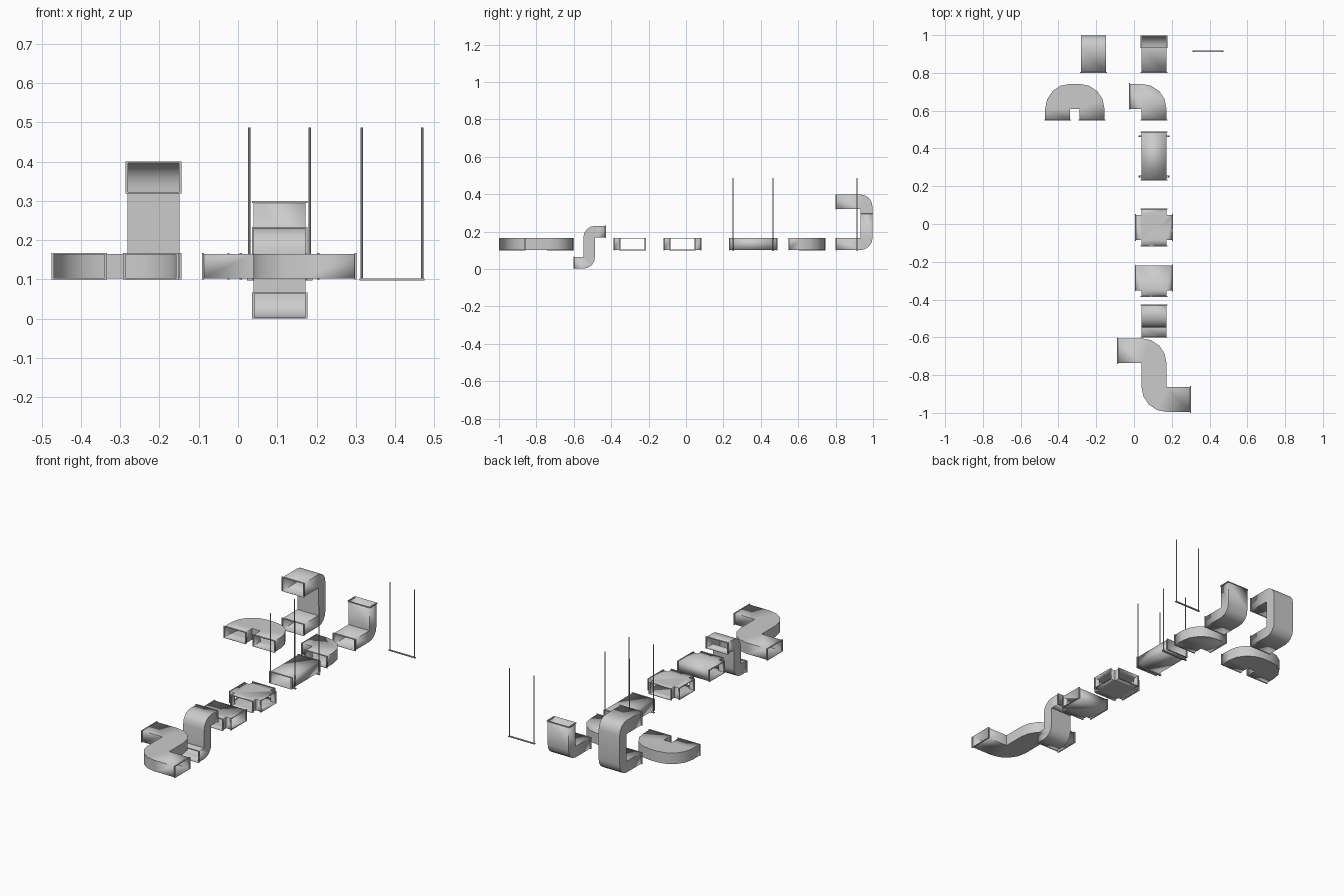
import bpy, bmesh
from math import sin, cos, radians
from mathutils import Vector

if "Cube" in bpy.data.objects:
    bpy.data.objects.remove(bpy.data.objects["Cube"])

Z0, Z1 = 0.102, 0.165      # duct floor and roof
XA, XB = 0.04, 0.172       # duct sides
H = 0.132                  # duct width
R = 0.063                  # duct height


def arc(cu, cv, r, a0, n=4):
    """Quarter turn as n flat segments, counter-clockwise from a0 degrees."""
    return [(cu + r * cos(radians(a0 + 90 * i / n)), cv + r * sin(radians(a0 + 90 * i / n)))
            for i in range(n + 1)]


def finish(name, bm):
    bmesh.ops.recalc_face_normals(bm, faces=bm.faces[:])
    me = bpy.data.meshes.new(name)
    bm.to_mesh(me)
    bm.free()
    ob = bpy.data.objects.new(name, me)
    bpy.context.collection.objects.link(ob)
    bpy.ops.object.select_all(action='DESELECT')
    ob.select_set(True)
    bpy.context.view_layer.objects.active = ob
    bpy.ops.object.shade_smooth_by_angle(angle=radians(30))
    return ob


def duct(name, outline, vertical, w0, w1):
    """Sheet duct from a CCW outline; a third value marks an open edge with a flange."""
    def place(u, v, w):
        return Vector((w, u, v)) if vertical else Vector((u, v, w))

    bm = bmesh.new()
    lo = [bm.verts.new(place(p[0], p[1], w0)) for p in outline]
    hi = [bm.verts.new(place(p[0], p[1], w1)) for p in outline]
    bm.faces.new(lo)
    bm.faces.new(hi)
    n = len(outline)
    mt, mw = (0.002, 0.005) if vertical else (0.005, 0.002)
    count = 0
    for i, p in enumerate(outline):
        j = (i + 1) % n
        if len(p) == 2:
            bm.faces.new((lo[i], lo[j], hi[j], hi[i]))
            continue
        a, b = Vector(p[:2]), Vector(outline[j][:2])
        count += 1
        flange(f"{name}_flange_{count}", a, b, w0, w1, mt, mw, place)
    ob = finish(name, bm)
    sol = ob.modifiers.new("sheet", 'SOLIDIFY')
    sol.thickness = 0.002
    sol.offset = -1


def flange(name, a, b, w0, w1, mt, mw, place):
    """Rectangular rim around an open end."""
    t = (b - a).normalized()
    inward = Vector((-t.y, t.x)) * 0.005
    bm = bmesh.new()
    rings = []
    for grow, depth in ((1, 0), (1, 1), (-0.3, 1), (-0.3, 0)):
        p, q = a - t * mt * grow + inward * depth, b + t * mt * grow + inward * depth
        l, h = w0 - mw * grow, w1 + mw * grow
        rings.append([bm.verts.new(place(c.x, c.y, w)) for c, w in ((p, l), (q, l), (q, h), (p, h))])
    for k in range(4):
        r, s = rings[k], rings[(k + 1) % 4]
        for i in range(4):
            j = (i + 1) % 4
            bm.faces.new((r[i], r[j], s[j], s[i]))
    finish(name, bm)


def hanger(name, x, y):
    """Cross bar on two threaded rods."""
    bm = bmesh.new()
    geo = bmesh.ops.create_cube(bm, size=1)['verts']
    bmesh.ops.scale(bm, vec=(0.166, 0.009, 0.005), verts=geo)
    bmesh.ops.translate(bm, vec=(x, y, 0.0995), verts=geo)
    for side in (-1, 1):
        geo = bmesh.ops.create_cone(bm, cap_ends=True, segments=8, radius1=0.003,
                                    radius2=0.003, depth=0.389)['verts']
        bmesh.ops.translate(bm, vec=(x + side * 0.077, y, 0.2915), verts=geo)
    finish(name, bm)


# Flat pieces, outlined in plan
duct("straight_duct", [(XA, .23, 1), (XB, .23), (XB, .49, 1), (XA, .49)], False, Z0, Z1)

duct("flat_elbow", [(XA, .547, 1), (XB, .547)] + arc(XA, .61, H, 0)
     + [(-.027, .742, 1), (-.027, .61), (XA, .61)], False, Z0, Z1)

duct("flat_u_bend", [(-.288, .547, 1), (-.156, .547)] + arc(-.288, .61, H, 0)
     + arc(-.338, .61, H, 90)
     + [(-.47, .547, 1), (-.338, .547), (-.338, .61), (-.288, .61)], False, Z0, Z1)

duct("flat_s_bend", arc(XB, -.863, H, 180) + [(.302, -.995, 1), (.302, -.863), (XB, -.863)]
     + arc(XA, -.737, H, 0) + [(-.091, -.605, 1), (-.091, -.737), (XA, -.737)], False, Z0, Z1)

duct("tee_junction", [(XA, -.387, 1), (XB, -.387), (XB, -.352), (.206, -.352, 1),
                      (.206, -.22), (.004, -.22, 1), (.004, -.352), (XA, -.352)], False, Z0, Z1)

cross = []
for k in range(4):
    c, s = round(cos(radians(90 * k))), round(sin(radians(90 * k)))
    for u, v, *mark in ((-H / 2, -.101, 1), (H / 2, -.101), (H / 2, -H / 2)):
        cross.append((.106 + u * c - v * s, -.019 + u * s + v * c, *mark))
duct("cross_junction", cross, False, Z0, Z1)

# Upright pieces, outlined in side view
duct("upright_elbow", [(.8, Z0)] + arc(.934, Z1, R, -90)
     + [(.997, .3, 1), (.934, .3), (.934, Z1), (.8, Z1, 1)], True, XA, XB)

duct("upright_u_bend", [(.8, Z0)] + arc(.934, Z1, R, -90) + arc(.934, .335, R, 0)
     + [(.8, .398, 1), (.8, .321), (.934, .321), (.934, Z1), (.8, Z1, 1)], True, -.281, -.149)

duct("upright_s_bend", [(-.602, .002)] + arc(-.549, .065, R, -90)
     + [(-.486, .168), (-.427, .168, 1), (-.427, .231)] + arc(-.486, .168, R, 90)
     + [(-.549, .065), (-.602, .065, 1)], True, XA, XB)

# Hangers: two under the straight duct, one loose
for i, (x, y) in enumerate(((.106, .252), (.106, .465), (.392, .915))):
    hanger(f"hanger_{i + 1}", x, y)
